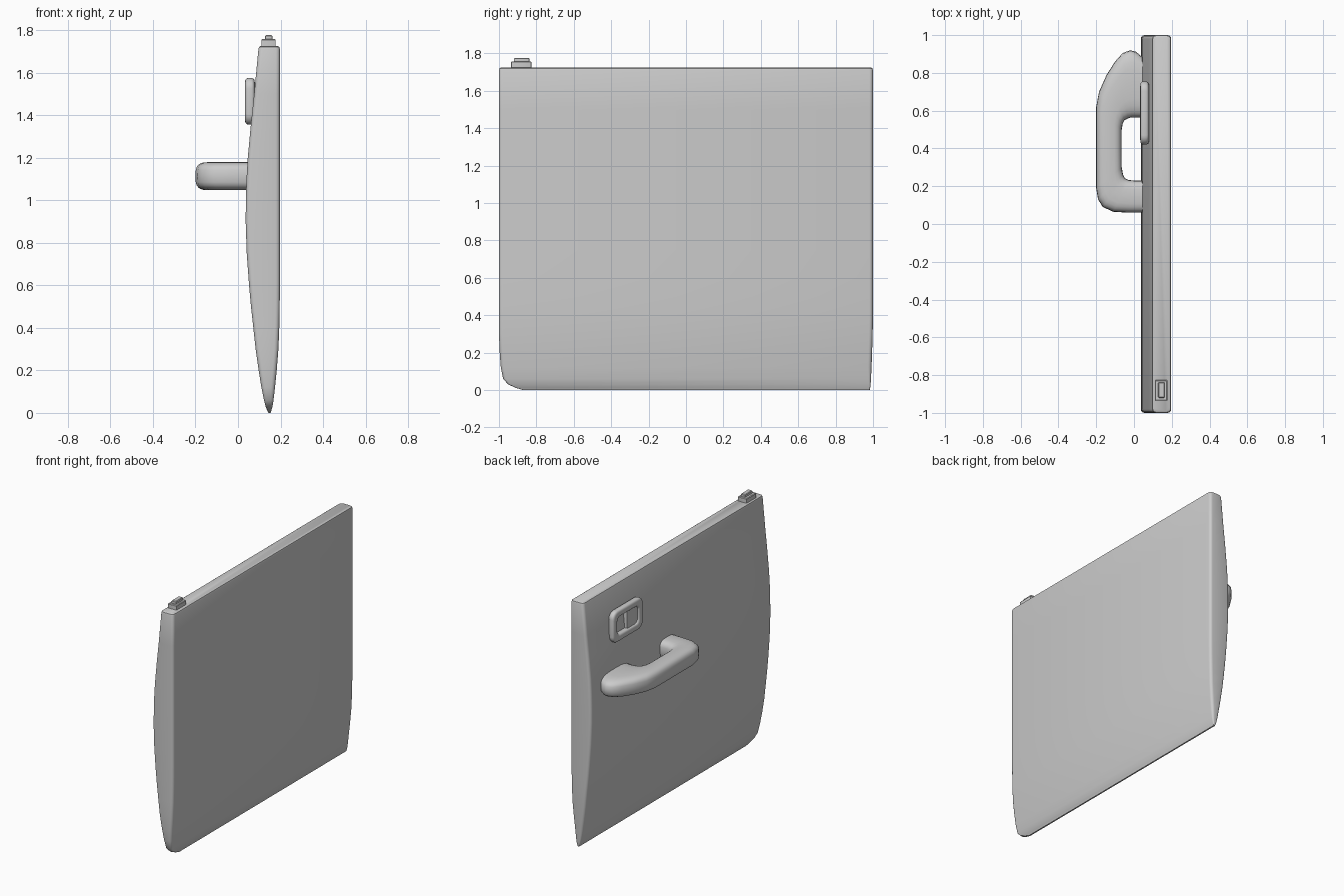
import bpy, bmesh, math
from mathutils import Vector

if "Cube" in bpy.data.objects:
    bpy.data.objects.remove(bpy.data.objects["Cube"])


def loft(name, rings, closed=False, angle=35):
    """Skin a list of equal-length point rings, capping the ends if open."""
    bm = bmesh.new()
    vs = [[bm.verts.new(p) for p in ring] for ring in rings]
    n = len(vs[0])
    for i in range(len(vs) if closed else len(vs) - 1):
        a, b = vs[i], vs[(i + 1) % len(vs)]
        for j in range(n):
            k = (j + 1) % n
            bm.faces.new((a[j], a[k], b[k], b[j]))
    if not closed:
        bm.faces.new(vs[0])
        bm.faces.new(vs[-1])
    bmesh.ops.recalc_face_normals(bm, faces=bm.faces)
    me = bpy.data.meshes.new(name)
    bm.to_mesh(me)
    bm.free()
    ob = bpy.data.objects.new(name, me)
    bpy.context.collection.objects.link(ob)
    bpy.ops.object.select_all(action='DESELECT')
    ob.select_set(True)
    bpy.context.view_layer.objects.active = ob
    bpy.ops.object.shade_smooth_by_angle(angle=math.radians(angle))
    return ob


def rounded_rect(a0, a1, b0, b1, r, n=4):
    pts = []
    centres = [(a1 - r, b1 - r), (a0 + r, b1 - r), (a0 + r, b0 + r), (a1 - r, b0 + r)]
    for q, (ca, cb) in enumerate(centres):
        for i in range(n + 1):
            t = math.pi / 2 * (q + i / n)
            pts.append((ca + r * math.cos(t), cb + r * math.sin(t)))
    return pts


def section(outer, inner, half, power, n=24):
    """Soft-cornered cross-section between two points, thickened along half."""
    c, u = (outer + inner) / 2, (outer - inner) / 2
    ring = []
    for i in range(n):
        t = 2 * math.pi * i / n
        s, k = math.sin(t), math.cos(t)
        ring.append(c + u * math.copysign(abs(k) ** (2 / power), k)
                    + half * math.copysign(abs(s) ** (2 / power), s))
    return ring


def box(name, x0, x1, y0, y1, z0, z1, bevel):
    pts = rounded_rect(x0, x1, y0, y1, bevel, 2)
    top = rounded_rect(x0 + bevel, x1 - bevel, y0 + bevel, y1 - bevel, bevel / 2, 2)
    return loft(name, [[(x, y, z0) for x, y in pts],
                       [(x, y, z1 - bevel) for x, y in pts],
                       [(x, y, z1) for x, y in top]], angle=30)


# Door panel: z, inner x, outer x, rear y, front y
rows = [(0.0, .143, .153, -.87, .982), (.012, .137, .157, -.91, .985),
        (.03, .13, .162, -.95, .987), (.06, .122, .167, -.978, .989),
        (.12, .11, .174, -.99, .992), (.2, .097, .182, -.996, .995),
        (.3, .083, .190, -1, .998), (.4, .072, .194, -1, 1), (.5, .061, .196, -1, 1),
        (.6, .052, .197, -1, 1), (.75, .041, .197, -1, 1), (.9, .036, .197, -1, 1),
        (1.0, .037, .197, -1, 1), (1.1, .040, .197, -1, 1), (1.2, .046, .197, -1, 1),
        (1.35, .060, .197, -1, 1), (1.5, .076, .197, -1, 1), (1.71, .096, .197, -1, 1),
        (1.72, .099, .194, -.997, .997), (1.725, .106, .187, -.99, .99)]
loft("door_panel", [[(x, y, z) for x, y in
                     rounded_rect(x0, x1, y0, y1, min(.02, (x1 - x0) * .3))]
                    for z, x0, x1, y0, y1 in rows])

# Pull handle with broad wing at one end
outer = [(.06, .06), (-.03, .06), (-.11, .065), (-.165, .09), (-.19, .13), (-.2, .19),
         (-.2, .4), (-.2, .62), (-.185, .70), (-.145, .79), (-.1, .86), (-.06, .905),
         (-.02, .92), (.01, .912), (.06, .87)]
inner = [(.06, .23), (0, .23), (-.03, .233), (-.048, .243), (-.058, .262), (-.065, .30),
         (-.065, .4), (-.065, .5), (-.06, .53), (-.05, .55), (-.03, .56), (-.01, .565),
         (.01, .565), (.03, .565), (.06, .565)]
loft("pull_handle", [section(Vector((*o, 1.113)), Vector((*i, 1.113)),
                             Vector((0, 0, .066)), 3.2)
                     for o, i in zip(outer, inner)], angle=50)

# Latch surround
out = rounded_rect(.42, .755, 1.355, 1.575, .05, 6)
inn = rounded_rect(.472, .703, 1.405, 1.525, .03, 6)
loft("latch_frame", [section(Vector((.056, *o)), Vector((.056, *i)),
                             Vector((.023, 0, 0)), 3)
                     for o, i in zip(out, inn)], closed=True, angle=60)

# Latch lever inside the surround
box("latch_lever", .046, .10, .46, .585, 1.39, 1.54, .006)

# Lock button on the top edge
box("lock_base", .11, .177, -.935, -.827, 1.715, 1.757, .004)
box("lock_button", .128, .162, -.92, -.838, 1.75, 1.776, .004)
